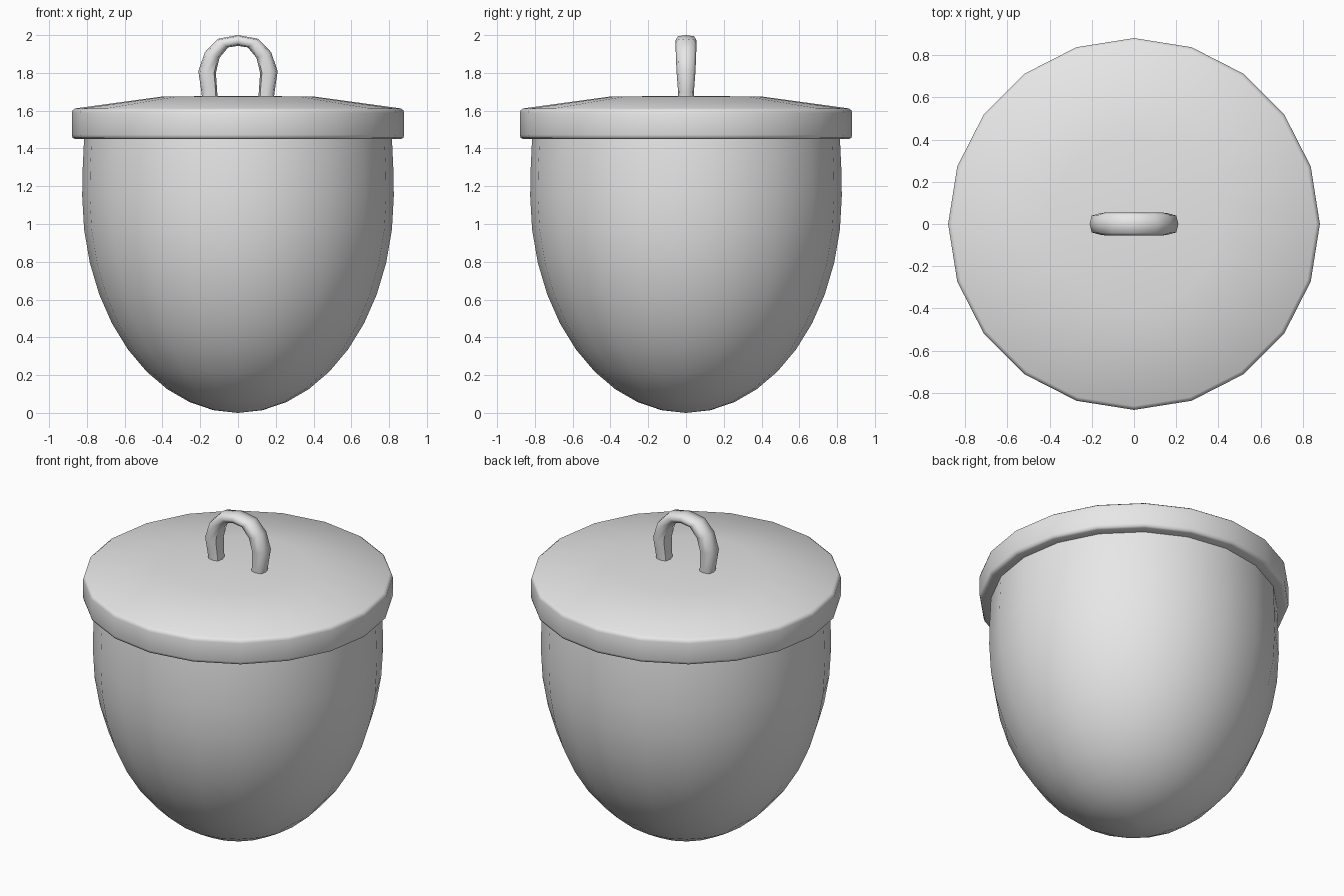
import bpy
import bmesh
import math

SIDES = 20

cube = bpy.data.objects.get("Cube")
if cube:
    bpy.data.objects.remove(cube, do_unlink=True)

grey = bpy.data.materials.new("plain grey")
grey.use_nodes = True
grey.diffuse_color = (0.8, 0.8, 0.8, 1)
grey.node_tree.nodes["Principled BSDF"].inputs["Base Color"].default_value = (0.8, 0.8, 0.8, 1)


def finish(bm, name, angle):
    """Turn a bmesh into a smooth shaded grey object."""
    bmesh.ops.recalc_face_normals(bm, faces=bm.faces)
    mesh = bpy.data.meshes.new(name)
    bm.to_mesh(mesh)
    bm.free()
    mesh.materials.append(grey)
    obj = bpy.data.objects.new(name, mesh)
    bpy.context.collection.objects.link(obj)
    bpy.ops.object.select_all(action="DESELECT")
    obj.select_set(True)
    bpy.context.view_layer.objects.active = obj
    bpy.ops.object.shade_smooth_by_angle(angle=math.radians(angle))
    return obj


def bridge(bm, rings):
    """Join neighbouring rings of vertices with quads."""
    for a, b in zip(rings, rings[1:]):
        n = len(a)
        for i in range(n):
            j = (i + 1) % n
            bm.faces.new((a[i], a[j], b[j], b[i]))


def lathe(name, profile, angle):
    """Revolve (radius, height) points around z, closing both ends."""
    bm = bmesh.new()
    rings = []
    for r, z in profile:
        turns = [math.tau * i / SIDES for i in range(SIDES)]
        rings.append([bm.verts.new((r * math.cos(t), r * math.sin(t), z)) for t in turns])
    bridge(bm, rings)
    bm.faces.new(rings[0])
    bm.faces.new(rings[-1])
    bmesh.ops.remove_doubles(bm, verts=bm.verts, dist=0.0001)
    return finish(bm, name, angle)


# Egg-shaped pot: half ellipsoid with a nearly straight wall above it
WIDE, DEEP = 0.825, 1.15
bowl = [(WIDE * math.sin(t), DEEP * (1 - math.cos(t)))
        for t in (math.radians(9 * i) for i in range(1, 11))]
lathe("pot_body", [(0.001, 0.0)] + bowl + [(0.822, 1.3), (0.815, 1.45), (0.80, 1.58)], 50)

# Lid with a softened rim and a shallow raised top
lathe("lid", [(0.78, 1.45), (0.862, 1.45), (0.875, 1.456), (0.88, 1.472),
              (0.88, 1.588), (0.876, 1.602), (0.862, 1.612),
              (0.40, 1.675), (0.02, 1.678)], 60)

# Arched handle: outer and inner points of one side, with half width in y
half = [((0.188, 1.65), (0.108, 1.65), 0.040),
        ((0.194, 1.70), (0.110, 1.70), 0.042),
        ((0.210, 1.81), (0.117, 1.80), 0.050),
        ((0.175, 1.91), (0.098, 1.88), 0.054),
        ((0.108, 1.98), (0.052, 1.935), 0.055)]
crown = ((0.0, 2.0), (0.0, 1.943), 0.055)
mirrored = [((-o[0], o[1]), (-i[0], i[1]), w) for o, i, w in reversed(half)]

bm = bmesh.new()
rings = []
for outer, inner, width in half + [crown] + mirrored:
    ring = []
    for k in range(8):
        t = math.tau * k / 8
        c, s = math.cos(t), math.sin(t)
        # diagonal corners are pushed out a little for a squarer section
        push = 1.12 if k % 2 else 1.0
        f = 0.5 + 0.5 * c * push
        ring.append(bm.verts.new((inner[0] + (outer[0] - inner[0]) * f,
                                  width * s * push,
                                  inner[1] + (outer[1] - inner[1]) * f)))
    rings.append(ring)
bridge(bm, rings)
bm.faces.new(rings[0])
bm.faces.new(rings[-1])
finish(bm, "lid_handle", 60)
